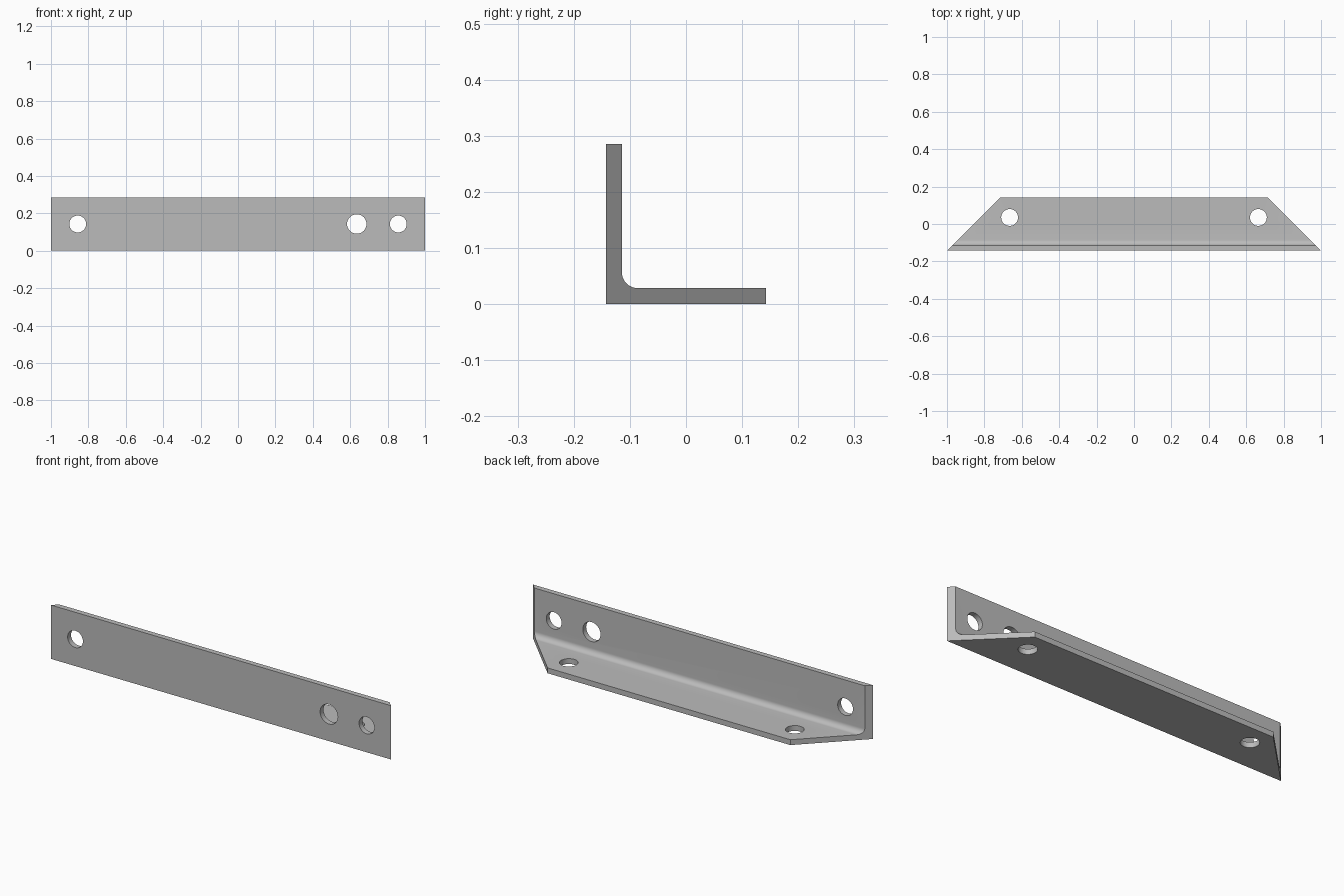
import bpy
import bmesh
from math import cos, sin, pi, radians

cube = bpy.data.objects.get("Cube")
if cube:
    bpy.data.objects.remove(cube, do_unlink=True)

HALF = 0.143     # half the leg width
WALL = 0.0286    # leg thickness
FILLET = 0.0286  # inner corner radius
STEPS = 10

steel = bpy.data.materials.new("grey steel")
steel.use_nodes = True
colour = (0.5, 0.5, 0.5, 1)
steel.diffuse_color = colour
steel.node_tree.nodes["Principled BSDF"].inputs["Base Color"].default_value = colour

# L-shaped cross-section (y, z) with a rounded inner corner
inner = -HALF + WALL
profile = [(-HALF, 0), (HALF, 0), (HALF, WALL)]
for i in range(STEPS + 1):
    a = -pi / 2 - i / STEPS * pi / 2
    profile.append((inner + FILLET + FILLET * cos(a), WALL + FILLET + FILLET * sin(a)))
profile += [(inner, 2 * HALF), (-HALF, 2 * HALF)]

# Angle bar with ends mitred at 45 degrees
bm = bmesh.new()
ends = [[bm.verts.new((side * (1 - (y + HALF)), y, z)) for y, z in profile] for side in (-1, 1)]
for ring in ends:
    bm.faces.new(ring)
count = len(profile)
for i in range(count):
    j = (i + 1) % count
    bm.faces.new((ends[0][i], ends[0][j], ends[1][j], ends[1][i]))
bmesh.ops.recalc_face_normals(bm, faces=bm.faces)
mesh = bpy.data.meshes.new("angle_bar")
bm.to_mesh(mesh)
bm.free()
bar = bpy.data.objects.new("angle_bar", mesh)
bpy.context.collection.objects.link(bar)
mesh.materials.append(steel)


def drill(location, radius, tilt=0):
    """Cut a round hole through one leg of the bar."""
    bpy.ops.mesh.primitive_cylinder_add(vertices=48, radius=radius, depth=0.1,
                                        location=location, rotation=(tilt, 0, 0))
    cutter = bpy.context.object
    cutter.name = "hole_cutter"
    cutter.hide_render = True
    cutter.data.materials.append(steel)
    bpy.context.view_layer.objects.active = bar
    mod = bar.modifiers.new("hole", 'BOOLEAN')
    mod.operation = 'DIFFERENCE'
    mod.solver = 'EXACT'
    mod.object = cutter
    bpy.ops.object.modifier_apply(modifier=mod.name)
    bpy.data.objects.remove(cutter, do_unlink=True)


# Bolt holes in both legs, plus one larger hole in the upright leg
wall_y = -HALF + WALL / 2
for side in (-1, 1):
    drill((side * 0.857, wall_y, 0.143), 0.045, pi / 2)
    drill((side * 0.665, 0.035, WALL / 2), 0.045)
drill((0.635, wall_y, 0.143), 0.052, pi / 2)

bpy.ops.object.select_all(action='DESELECT')
bar.select_set(True)
bpy.context.view_layer.objects.active = bar
bpy.ops.object.shade_smooth_by_angle(angle=radians(30))
